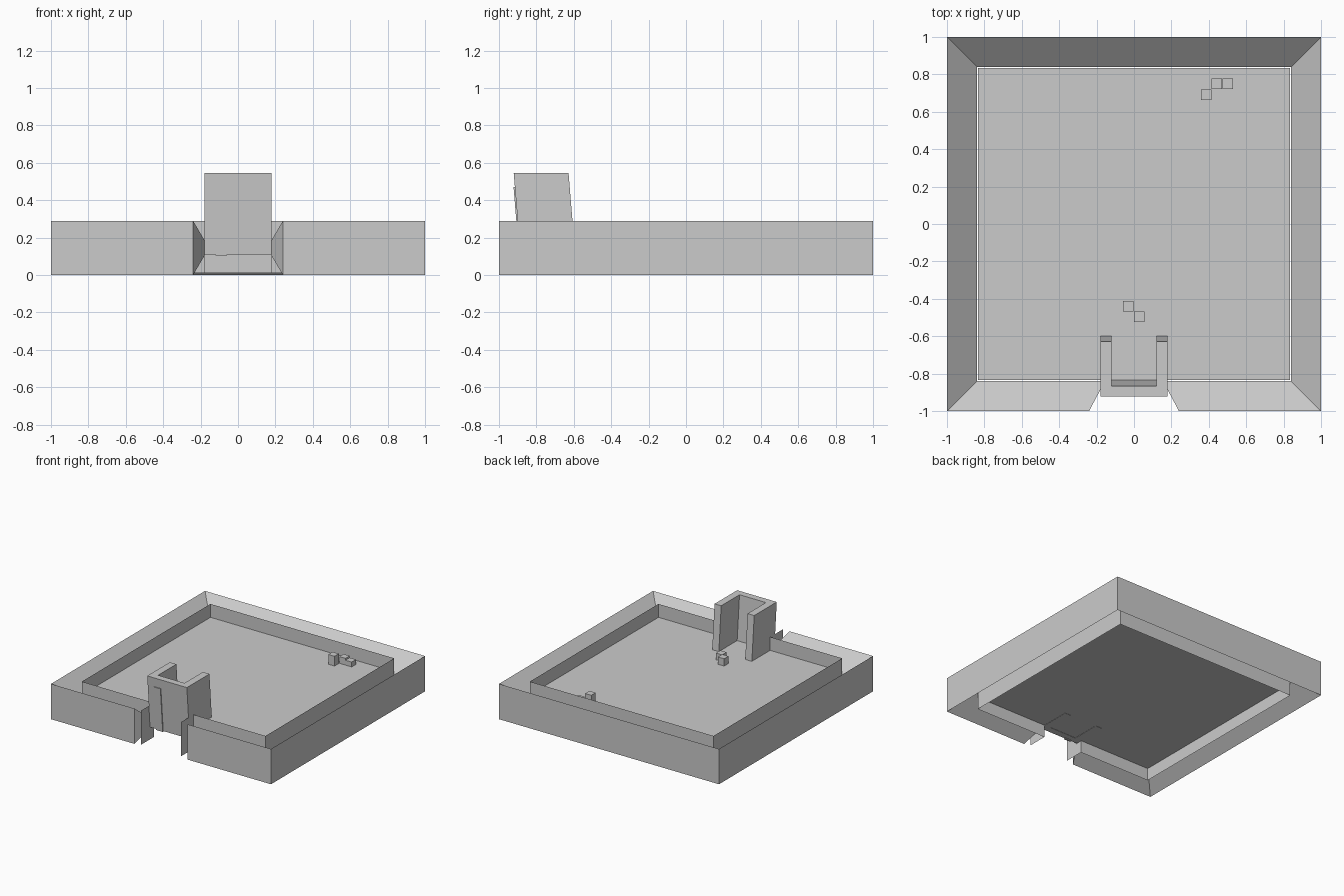
import bpy, bmesh

if "Cube" in bpy.data.objects:
    bpy.data.objects.remove(bpy.data.objects["Cube"])

GATE = 0.18      # half width of the gate opening
INNER = 0.835    # half size of the courtyard


def finish(name, bm):
    bmesh.ops.recalc_face_normals(bm, faces=bm.faces)
    me = bpy.data.meshes.new(name)
    bm.to_mesh(me)
    bm.free()
    ob = bpy.data.objects.new(name, me)
    bpy.context.collection.objects.link(ob)
    return ob


def sweep(name, rows, closed):
    """Join matching points of several rows; closed makes a capped solid."""
    bm = bmesh.new()
    vs = [[bm.verts.new(p) for p in row] for row in rows]
    n = len(vs)
    for k in range(n if closed else n - 1):
        a, b = vs[k], vs[(k + 1) % n]
        for i in range(len(a) - 1):
            bm.faces.new((a[i], a[i + 1], b[i + 1], b[i]))
    if closed:
        for end in (0, -1):
            bm.faces.new([row[end] for row in vs])
    return finish(name, bm)


def prism(name, outline, z0, z1, lean=0.0):
    """Upright prism from a plan outline, its top shifted along y by lean."""
    bm = bmesh.new()
    lo = [bm.verts.new((x, y, z0)) for x, y in outline]
    hi = [bm.verts.new((x, y + lean, z1)) for x, y in outline]
    n = len(lo)
    bm.faces.new(lo)
    bm.faces.new(hi)
    for i in range(n):
        j = (i + 1) % n
        bm.faces.new((lo[i], lo[j], hi[j], hi[i]))
    return finish(name, bm)


def rect(x0, x1, y0, y1):
    return [(x0, y0), (x1, y0), (x1, y1), (x0, y1)]


def ring(half, gate):
    """Square path running round from one side of the gate to the other."""
    h = half
    return [(-gate, -h), (-h, -h), (-h, h), (h, h), (h, -h), (gate, -h)]


def at(path, z):
    return [(x, y, z) for x, y in path]


# outer wall: wedge section pointing inward, open at the gate
outer, ridge = ring(1, 0.24), ring(0.84, 0.155)
sweep("outer_wall", [at(outer, 0), at(outer, 0.29), at(ridge, 0.145)], True)

# thin inner wall that turns outward beside the gate
path = [(-GATE, -1)] + ring(INNER, GATE) + [(GATE, -1)]
sweep("inner_wall", [at(path, 0.01), at(path, 0.29)], False)

# courtyard floor
prism("floor", rect(-INNER, INNER, -INNER, INNER), 0.112, 0.18)

# leaning U-shaped gate tower with a raised strip on its front
t = 0.06
front, back = -0.885, -0.592
prism("gate_tower", [(-GATE, front), (GATE, front), (GATE, back), (GATE - t, back),
                     (GATE - t, front + 0.055), (-GATE + t, front + 0.055),
                     (-GATE + t, back), (-GATE, back)], 0.11, 0.545, -0.036)
prism("front_strip", rect(-0.12, -0.06, front - 0.007, front + 0.01), 0.105, 0.47, -0.03)

# small crates in the courtyard
crates = [(-0.03, -0.44, 0.06), (0.027, -0.497, 0.055),
          (0.386, 0.69, 0.08), (0.443, 0.75, 0.055), (0.5, 0.75, 0.04)]
for i, (x, y, h) in enumerate(crates):
    s = 0.028
    prism(f"crate_{i + 1}", rect(x - s, x + s, y - s, y + s), 0.175, 0.18 + h)
